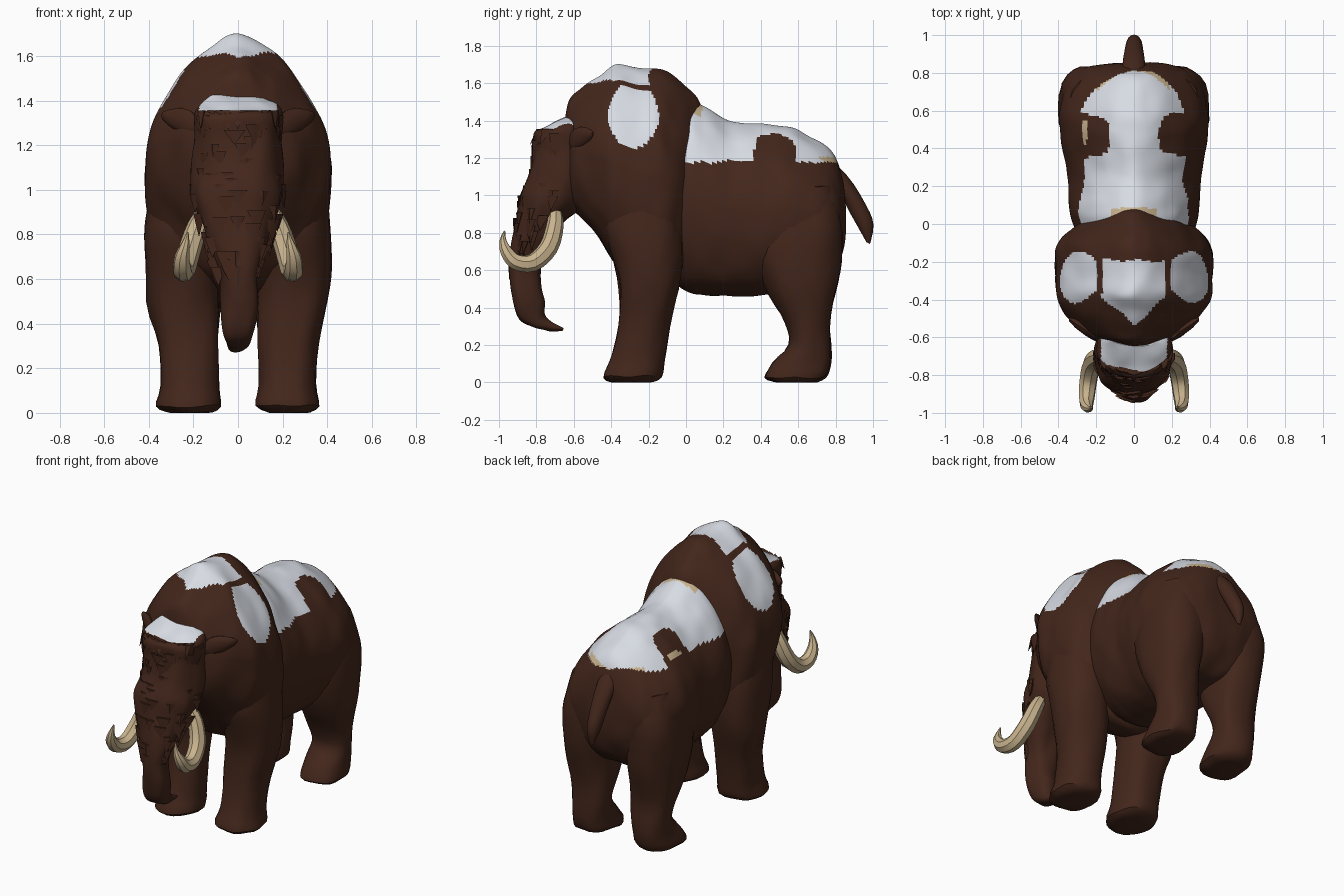
import bpy, bmesh, math, random
from mathutils import Vector, noise

random.seed(4)
if "Cube" in bpy.data.objects:
    bpy.data.objects.remove(bpy.data.objects["Cube"])


def material(name, rgb):
    m = bpy.data.materials.new(name)
    m.use_nodes = True
    m.diffuse_color = (*rgb, 1)
    m.node_tree.nodes["Principled BSDF"].inputs["Base Color"].default_value = (*rgb, 1)
    return m


BROWN = material("dark brown fur", (0.056, 0.0195, 0.011))
SNOW = material("pale snow", (0.68, 0.71, 0.77))
TAN = material("tan ivory", (0.58, 0.45, 0.27))


def spline(keys, steps):
    """Catmull-Rom interpolation of the key rings."""
    out = []
    for i in range(len(keys) - 1):
        p = [Vector(keys[min(max(j, 0), len(keys) - 1)]) for j in range(i - 1, i + 3)]
        for s in range(steps):
            t = s / steps
            out.append(0.5 * (2 * p[1] + (p[2] - p[0]) * t
                              + (2 * p[0] - 5 * p[1] + 4 * p[2] - p[3]) * t * t
                              + (3 * p[1] - p[0] - 3 * p[2] + p[3]) * t ** 3))
    return out + [Vector(keys[-1])]


def finish(obj, angle=32):
    bpy.ops.object.select_all(action='DESELECT')
    obj.select_set(True)
    bpy.context.view_layer.objects.active = obj
    bpy.ops.object.shade_smooth_by_angle(angle=math.radians(angle))


def add_mesh(name, bm, mats):
    me = bpy.data.meshes.new(name)
    bmesh.ops.recalc_face_normals(bm, faces=bm.faces)
    bm.to_mesh(me)
    bm.free()
    for m in mats:
        me.materials.append(m)
    obj = bpy.data.objects.new(name, me)
    bpy.context.collection.objects.link(obj)
    finish(obj)
    return obj


def loft(name, keys, segs, steps, powers, rough, rule=None):
    """Skin rings given as (x, y1, z1, y2, z2, half width); powers shape each half."""
    bm = bmesh.new()
    rows = []
    for x, y1, z1, y2, z2, w in spline(keys, steps):
        mid = Vector((x, (y1 + y2) / 2, (z1 + z2) / 2))
        arm = Vector((0, (y1 - y2) / 2, (z1 - z2) / 2))
        row = []
        for k in range(segs):
            a = math.tau * k / segs
            c, s = math.cos(a), math.sin(a)
            power = powers[0] if c > 0 else powers[1]
            c = math.copysign(abs(c) ** power, c)
            s = math.copysign(abs(s) ** power, s)
            co = mid + arm * c + Vector((w * s, 0, 0))
            co += noise.noise_vector((co.x * 9, co.y * 9, co.z * 4)) * rough
            co.z = max(co.z, 0)
            row.append(bm.verts.new(co))
        rows.append(row)
    for a, b in zip(rows, rows[1:]):
        for k in range(segs):
            n = (k + 1) % segs
            bm.faces.new((a[k], a[n], b[n], b[k]))
    bm.faces.new(rows[0])
    bm.faces.new(rows[-1])
    if rule:
        for f in bm.faces:
            f.material_index = rule(f.calc_center_median())
    return add_mesh(name, bm, (BROWN, SNOW, TAN))


# Snow rules: 0 fur, 1 snow, 2 tan rim
def back_snow(c):
    x, wob = abs(c.x), 0.03 * noise.noise(c * 8)
    rump = 0.84 - 2.9 * x * x - c.y
    fur_patch = abs((c.y - 0.47 + wob) / 0.11) ** 3 + max(0, (0.25 - x) / 0.12) ** 3 < 1
    if c.x < -0.25 and 0.42 < c.y < 0.55 and 1.2 < c.z < 1.28:
        return 2
    if c.z < 1.18 + wob or fur_patch or rump < 0:
        return 0
    if (rump < 0.03 and x < 0.19) or (c.y < 0.085 and x < 0.12):
        return 2
    return 1


def hump_snow(c):
    x, wob = abs(c.x), 0.025 * noise.noise(c * 8)
    top = c.z > 1.5 and -0.54 + x * 0.9 < c.y + wob < -0.19 and x < 0.17
    side = x > 0.2 and ((c.y + 0.28) / 0.135) ** 2 + ((c.z - 1.43) / 0.175) ** 2 < 1 + wob * 8
    return int(top or side)


def brow_snow(c):
    return int(c.z > 1.355 and c.y > -0.78 and abs(c.x) < 0.175)


# Torso: (y, top, bottom, half width)
hind = [(-0.15, 1.45, 0.60, 0.28), (0.0, 1.51, 0.49, 0.325), (0.1, 1.475, 0.47, 0.345),
        (0.25, 1.39, 0.46, 0.355), (0.42, 1.38, 0.47, 0.385), (0.56, 1.365, 0.50, 0.395),
        (0.7, 1.295, 0.52, 0.37), (0.79, 1.215, 0.60, 0.31), (0.84, 1.09, 0.72, 0.22),
        (0.855, 0.98, 0.85, 0.07)]
loft("hind_body", [(0, y, t, y, b, w) for y, t, b, w in hind],
     150, 11, (1.25, 0.86), 0.009, back_snow)

fore = [(0.09, 1.45, 1.0, 0.08), (0.06, 1.53, 0.80, 0.18), (-0.03, 1.61, 0.53, 0.335),
        (-0.13, 1.67, 0.50, 0.41), (-0.25, 1.68, 0.54, 0.42), (-0.37, 1.695, 0.63, 0.415),
        (-0.47, 1.635, 0.78, 0.37), (-0.56, 1.57, 0.88, 0.285), (-0.62, 1.51, 0.95, 0.20),
        (-0.65, 1.38, 1.05, 0.09)]
loft("shoulder_hump", [(0, y, t, y, b, w) for y, t, b, w in fore],
     150, 11, (1.28, 0.82), 0.012, hump_snow)

# Head and trunk: front point, back point, half width
face = [(-0.64, 1.42, -0.60, 1.41, 0.12), (-0.74, 1.375, -0.54, 1.39, 0.175),
        (-0.81, 1.335, -0.50, 1.33, 0.20), (-0.82, 1.24, -0.48, 1.2, 0.185),
        (-0.84, 1.11, -0.50, 1.05, 0.20), (-0.89, 1.0, -0.56, 0.94, 0.205),
        (-0.915, 0.88, -0.66, 0.85, 0.165), (-0.93, 0.76, -0.73, 0.74, 0.12),
        (-0.94, 0.62, -0.775, 0.62, 0.085), (-0.93, 0.48, -0.775, 0.49, 0.078),
        (-0.90, 0.35, -0.76, 0.42, 0.07), (-0.82, 0.285, -0.76, 0.355, 0.06),
        (-0.74, 0.275, -0.72, 0.325, 0.042), (-0.65, 0.275, -0.65, 0.29, 0.018)]
loft("head_and_trunk", [(0, *r) for r in face], 60, 7, (0.9, 0.9), 0.02, brow_snow)

# Tail
loft("tail", [(0, 0.76, 1.19, 0.78, 1.02, 0.065), (0, 0.86, 1.11, 0.83, 1.0, 0.06),
              (0, 0.96, 0.95, 0.88, 0.90, 0.048), (0, 1.0, 0.84, 0.93, 0.81, 0.038),
              (0, 0.985, 0.74, 0.965, 0.75, 0.012)], 14, 3, (1, 1), 0.006)

# Legs: (z, front y, back y, inner x, outer x)
front_leg = [(0, -0.38, -0.19, 0.14, 0.31), (0.03, -0.44, -0.13, 0.08, 0.365),
             (0.12, -0.405, -0.115, 0.09, 0.35), (0.3, -0.365, -0.085, 0.085, 0.36),
             (0.5, -0.355, -0.04, 0.085, 0.405), (0.68, -0.39, -0.02, 0.08, 0.42),
             (0.85, -0.43, -0.03, 0.08, 0.415), (1.1, -0.38, -0.1, 0.1, 0.38)]
hind_leg = [(0, 0.48, 0.68, 0.14, 0.31), (0.03, 0.42, 0.745, 0.09, 0.355),
            (0.1, 0.465, 0.77, 0.095, 0.345), (0.2, 0.55, 0.775, 0.10, 0.34),
            (0.32, 0.53, 0.775, 0.095, 0.35), (0.47, 0.44, 0.80, 0.08, 0.38),
            (0.65, 0.385, 0.83, 0.06, 0.40), (0.85, 0.40, 0.84, 0.06, 0.39),
            (1.05, 0.46, 0.78, 0.1, 0.34)]


def tusk(name, s):
    path = [(0.13, -0.70, 0.93, 0.7), (0.18, -0.70, 0.84, 1), (0.22, -0.735, 0.72, 1.1),
            (0.24, -0.82, 0.64, 1.05), (0.25, -0.91, 0.645, 0.95), (0.25, -0.96, 0.70, 0.75),
            (0.235, -0.978, 0.76, 0.4), (0.225, -0.97, 0.81, 0.08)]
    cu = bpy.data.curves.new(name, 'CURVE')
    cu.dimensions = '3D'
    cu.bevel_depth, cu.bevel_resolution = 0.046, 2
    cu.use_fill_caps = True
    sp = cu.splines.new('POLY')
    pts = spline(path, 3)
    sp.points.add(len(pts) - 1)
    for p, (x, y, z, r) in zip(sp.points, pts):
        p.co, p.radius = (s * x, y, z, 1), r
    cu.materials.append(TAN)
    obj = bpy.data.objects.new(name, cu)
    bpy.context.collection.objects.link(obj)
    bpy.ops.object.select_all(action='DESELECT')
    obj.select_set(True)
    bpy.context.view_layer.objects.active = obj
    bpy.ops.object.convert(target='MESH')
    finish(bpy.context.object)


for side, s in (("left", 1), ("right", -1)):
    for part, keys in (("front_leg", front_leg), ("hind_leg", hind_leg)):
        loft(f"{side}_{part}", [(s * (i + o) / 2, f, z, b, z, (o - i) / 2)
                                for z, f, b, i, o in keys], 24, 3, (0.85, 0.85), 0.014)
    tusk(f"{side}_tusk", s)

    # Ear: a flat leaf reaching out and back
    bm = bmesh.new()
    bmesh.ops.create_icosphere(bm, subdivisions=2, radius=1)
    for v in bm.verts:
        t = (v.co.x + 1) / 2
        drop = v.co.z * (0.085 - 0.05 * t)
        v.co = Vector((s * (0.16 + 0.19 * t), -0.625 + 0.125 * t + v.co.y * 0.03,
                       1.28 + 0.055 * t + drop))
    add_mesh(f"{side}_ear", bm, [BROWN])


# Hanging locks of hair on the face, brow and trunk
bm = bmesh.new()


def lock(root, tip, width):
    root, tip = Vector(root), Vector(tip)
    out = Vector((root.x, root.y + 0.65, 0)).normalized()
    across = out.cross(Vector((0, 0, 1))) * width
    ring = [bm.verts.new(root + d) for d in (across, out * 0.01, -across, -out * 0.03)]
    end = bm.verts.new(tip)
    for k in range(4):
        bm.faces.new((ring[k], ring[(k + 1) % 4], end))
    bm.faces.new(ring)


for y1, z1, y2, z2, w in spline(face, 4)[8:32]:
    for _ in range(3):
        a = random.uniform(-1.6, 1.6)
        x, y = w * math.sin(a), (y1 + y2) / 2 + (y1 - y2) / 2 * math.cos(a)
        z = z1 + (z2 - z1) * (1 - math.cos(a)) / 2
        lock((x, y, z), (x, y - 0.008, z - random.uniform(0.06, 0.11)),
             random.uniform(0.03, 0.05))
for k in range(9):
    x = (k - 4) * 0.042
    lock((x, -0.79 + abs(x) * 0.3, 1.355), (x, -0.835 + abs(x) * 0.3, 1.27), 0.035)
add_mesh("face_fur", bm, [BROWN])
